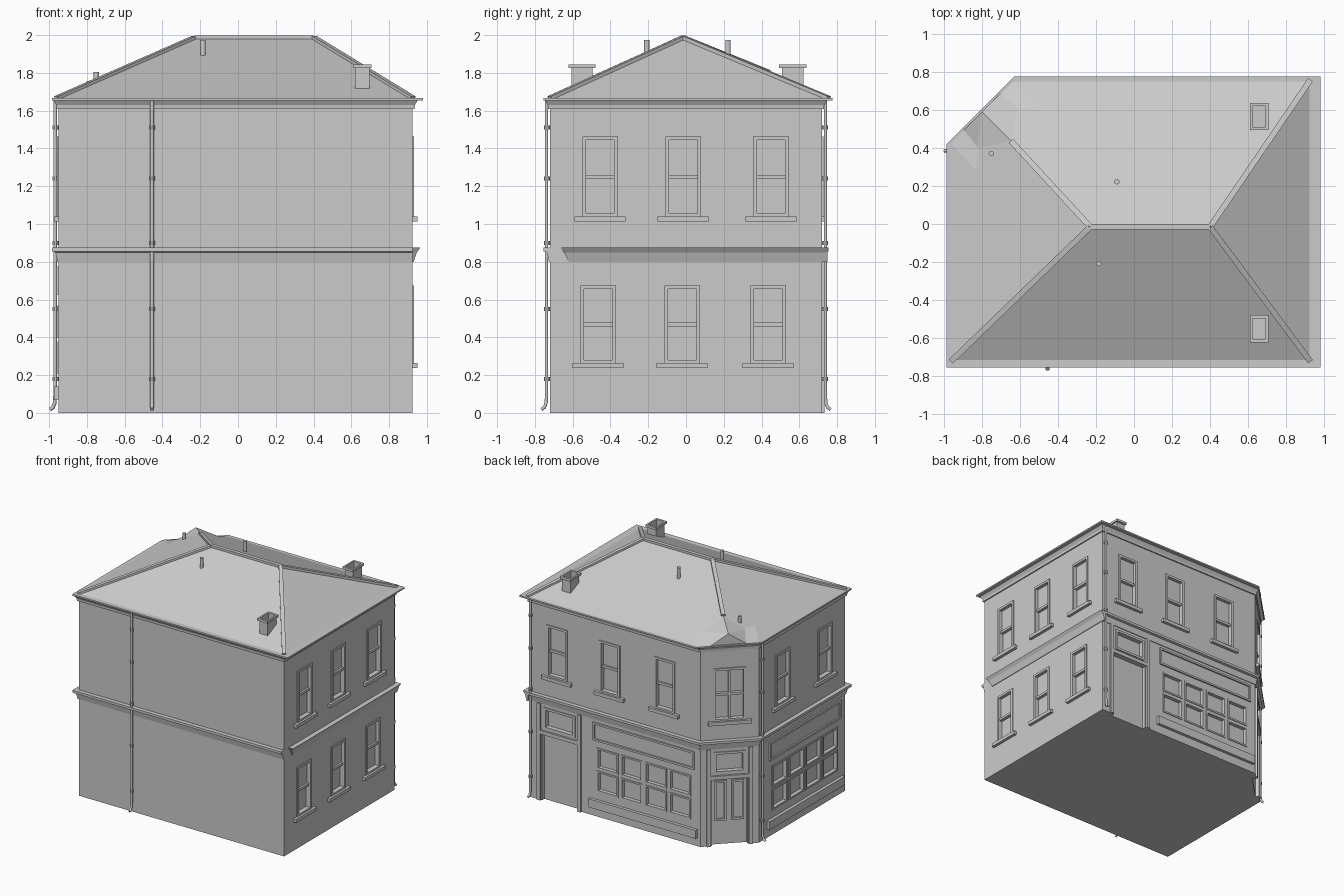
import bpy, bmesh, math
from mathutils import Matrix, Vector

if "Cube" in bpy.data.objects:
    bpy.data.objects.remove(bpy.data.objects["Cube"])

parts = {}


def bm_for(name):
    if name not in parts:
        parts[name] = bmesh.new()
    return parts[name]


def loft(name, loops):
    """Closed solid through matching point loops."""
    bm = bm_for(name)
    rings = [[bm.verts.new(p) for p in l] for l in loops]
    n = len(rings[0])
    for a, b in zip(rings, rings[1:]):
        for i in range(n):
            bm.faces.new((a[i], a[(i + 1) % n], b[(i + 1) % n], b[i]))
    bm.faces.new(rings[0][::-1])
    bm.faces.new(rings[-1])


def outline(z, o=0, east=None, north=None):
    """Footprint with cut-off corner, pushed out by o."""
    e = o if east is None else east
    n = o if north is None else north
    x0, x1, y0, y1 = -.95 - o, .925 + e, -.72 - o, .72 + n
    c = 1.355 + 1.414 * o
    return [Vector(p + (z,)) for p in
            ((x0, y0), (x1, y0), (x1, y1), (y1 - c, y1), (x0, x0 + c))]


def wall(ox, oy, nx, ny):
    n = Vector((nx, ny, 0)).normalized()
    m = Matrix(((n.y, n.x, 0, ox), (-n.x, n.y, 0, oy), (0, 0, 1, 0), (0, 0, 0, 1)))
    return m


EAST, NORTH = wall(.925, 0, 1, 0), wall(0, .72, 0, 1)
WEST, CORNER = wall(-.95, 0, -1, 0), wall(-.7925, .5625, -1, 1)


def box(name, m, u0, u1, z0, z1, d0, d1):
    """Box on a wall: u along it, d outward."""
    mat = m @ Matrix.Translation(((u0 + u1) / 2, (d0 + d1) / 2, (z0 + z1) / 2)) \
        @ Matrix.Diagonal((u1 - u0, d1 - d0, z1 - z0, 1))
    bmesh.ops.create_cube(bm_for(name), size=1, matrix=mat)


def frame(name, m, u0, u1, z0, z1, t=.015, d0=-.03, d1=.008):
    box(name, m, u0 - .004, u0 + t, z0 - .004, z1 + .004, d0, d1)
    box(name, m, u1 - t, u1 + .004, z0 - .004, z1 + .004, d0, d1)
    box(name, m, u0 + t, u1 - t, z0 - .004, z0 + t, d0, d1)
    box(name, m, u0 + t, u1 - t, z1 - t, z1 + .004, d0, d1)


def opening(m, u0, u1, z0, z1, depth=.03):
    box("cutter", m, u0, u1, z0, z1, -depth, .05)


def window(m, u, z0, z1, w=.18, mullion=False):
    a, b, mid = u - w / 2, u + w / 2, (z0 + z1) / 2
    opening(m, a, b, z0, z1)
    frame("window_frames", m, a, b, z0, z1)
    box("window_frames", m, a, b, mid - .01, mid + .01, -.03, -.004)
    if mullion:
        box("window_frames", m, u - .008, u + .008, z0, z1, -.03, -.006)
    else:
        box("upper_sashes", m, a, b, mid, z1, -.031, -.02)
    box("window_sills", m, u - w / 2 - .045, u + w / 2 + .045, z0 - .028, z0, -.01, .025)


def shopfront(m, u0, u1):
    step = (u1 - u0) / 4
    for i in range(4):
        for z in (.21, .40):
            a = u0 + i * step + .015
            b = a + step - .03
            opening(m, a, b, z, z + .165, .025)
            frame("shop_window_frames", m, a, b, z, z + .165, .01, -.025, .006)
    frame("shop_sign_panels", m, u0 - .02, u1 + .02, .63, .77, .012, -.005, .012)
    box("shop_stall_sills", m, u0 - .05, u1 + .05, .07, .14, -.01, .025)


def door(m, u, w, leaves):
    a, b = u - w / 2, u + w / 2
    opening(m, a, b, .0 - .01, .55)
    opening(m, a + .02, b - .02, .60, .77)
    frame("door_frames", m, a + .02, b - .02, .60, .77)
    box("door_frames", m, a - .01, b + .01, .55, .58, -.01, .015)
    lw = w / leaves
    for i in range(leaves):
        if leaves > 1:
            frame("door_panels", m, a + i * lw + .025, a + (i + 1) * lw - .025,
                  .2, .52, .012, -.032, -.018)
    for s in (a - .04, b + .01):
        box("pilasters", m, s, s + .03, 0, .80, -.01, .014)


# Walls, cornice, eaves slab and string course
loft("walls", [outline(0), outline(1.655)])
loft("cornice", [outline(1.61, .01), outline(1.63, .012), outline(1.655, .027)])
loft("eaves", [outline(1.655, .035, .055, .055), outline(1.667, .035, .055, .055)])
loft("string_course", [outline(.80, .006, -.002), outline(.85, .016, -.002),
                       outline(.855, .035, -.002), outline(.875, .035, -.002)])
loft("side_string_course", [[Vector((x, y, z)) for x, y in ((.92, a), (d, a), (d, .75), (.92, .75))]
                            for z, a, d in ((.80, -.62, .93), (.85, -.645, .947), (.875, -.66, .965))])

# Windows, doors and shopfronts
for y in (-.455, -.015, .45):
    window(EAST, -y, 1.04, 1.46)
for y in (-.465, -.02, .435):
    window(EAST, -y, .265, .67)
for x in (.67, .19, -.31):
    window(NORTH, x, 1.04, 1.46)
for y in (.10, -.45):
    window(WEST, y, 1.04, 1.46)
window(CORNER, 0, 1.03, 1.46, .24, True)
shopfront(NORTH, -.56, .32)
shopfront(WEST, -.63, .25)
door(NORTH, .65, .32, 1)
door(CORNER, 0, .27, 2)

# Hipped roof with small gable over the cut corner
Z = 1.665
SW, SE, NE = (-.96, -.72, Z), (.925, -.72, Z), (.925, .755, Z)
RW, RE = (-.23, -.015, 1.985), (.40, -.015, 1.985)
R0, R1 = (-.80, .59, 1.755), (-.645, .435, 1.803)
A, B, C = (-.965, .425, Z), (-.83, .285, 1.722), (-.895, .495, Z)
D, E = (-.82, .40, 1.726), (-.68, .40, 1.788)


def flip(p):
    return (-p[1] - .21, -p[0] - .21, p[2])


A2, B2, C2, D2, E2 = map(flip, (A, B, C, D, E))
bm = bm_for("roof")
cache = {}
for f in ((SW, SE, RE, RW), (SE, NE, RE), (NE, A2, B2, D2, E2, R1, RW, RE),
          (SW, RW, R1, E, D, B, A), (A, B, D, C), (A2, C2, D2, B2),
          (C, R0, C2), (SW, A, C, C2, A2, NE, SE),
          (C, D, R0), (D, E, R1), (D, R1, R0), (C2, R0, D2), (D2, R1, E2), (D2, R0, R1)):
    bm.faces.new([cache.setdefault(p, None) or cache.update({p: bm.verts.new(p)}) or cache[p]
                  for p in f])


def beam(name, p, q, w, h):
    p, q = Vector(p), Vector(q)
    x = (q - p).normalized()
    y = Vector((0, 0, 1)).cross(x).normalized()
    z = x.cross(y)
    m = Matrix((x, y, z)).transposed().to_4x4()
    m.translation = (p + q) / 2
    bmesh.ops.create_cube(bm_for(name), size=1,
                          matrix=m @ Matrix.Diagonal(((q - p).length, w, h, 1)))


# Ridge and hip cappings
for p, q in ((RW, RE), (RW, SW), (RE, SE), (RE, NE), (RW, R1)):
    beam("ridge_tiles", p, q, .03, .024)

# Chimneys with hollow caps, and roof vents
for y in (.565, -.55):
    def sq(a, b, z):
        return [Vector((.658 + sx * a, y + sy * b, z))
                for sx, sy in ((-1, -1), (1, -1), (1, 1), (-1, 1))]
    loft("chimneys", [sq(.038, .056, 1.70), sq(.038, .056, 1.825), sq(.048, .072, 1.825),
                      sq(.048, .072, 1.845), sq(.034, .054, 1.845), sq(.034, .054, 1.77)])
for x, y, z in ((-.75, .37, 1.76), (-.09, .222, 1.93), (-.185, -.208, 1.93)):
    bmesh.ops.create_cone(bm_for("roof_vents"), cap_ends=True, segments=12, radius1=.014,
                          radius2=.014, depth=.10, matrix=Matrix.Translation((x, y, z - .005)))

# Downpipes with collars and a kicked-out foot
for m, u in ((wall(0, -.72, 0, -1), .455), (NORTH, .905), (WEST, .385)):
    cu = bpy.data.curves.new("downpipe", 'CURVE')
    cu.dimensions, cu.bevel_depth, cu.bevel_resolution = '3D', .010, 1
    cu.use_fill_caps = True
    path = [(.018, 1.65), (.018, .09), (.021, .05), (.030, .028), (.046, .018)]
    sp = cu.splines.new('POLY')
    sp.points.add(len(path) - 1)
    for pt, (d, z) in zip(sp.points, path):
        pt.co = (*(m @ Vector((u, d, z))), 1)
    ob = bpy.data.objects.new("downpipe", cu)
    bpy.context.collection.objects.link(ob)
    for z in (.18, .55, .90, 1.24, 1.51):
        bmesh.ops.create_cone(bm_for("pipe_collars"), cap_ends=True, segments=10, radius1=.015,
                              radius2=.015, depth=.022, matrix=m @ Matrix.Translation((u, .016, z)))

# Turn the collected parts into objects and cut the openings
objs = {}
for name, bm in parts.items():
    bmesh.ops.recalc_face_normals(bm, faces=bm.faces)
    me = bpy.data.meshes.new(name)
    bm.to_mesh(me)
    bm.free()
    objs[name] = bpy.data.objects.new(name, me)
    bpy.context.collection.objects.link(objs[name])
cutter, body = objs["cutter"], objs["walls"]
cutter.hide_render = True
mod = body.modifiers.new("openings", 'BOOLEAN')
mod.operation, mod.object, mod.solver = 'DIFFERENCE', cutter, 'EXACT'
bpy.context.view_layer.objects.active = body
bpy.ops.object.modifier_apply(modifier=mod.name)
bpy.data.objects.remove(cutter)
